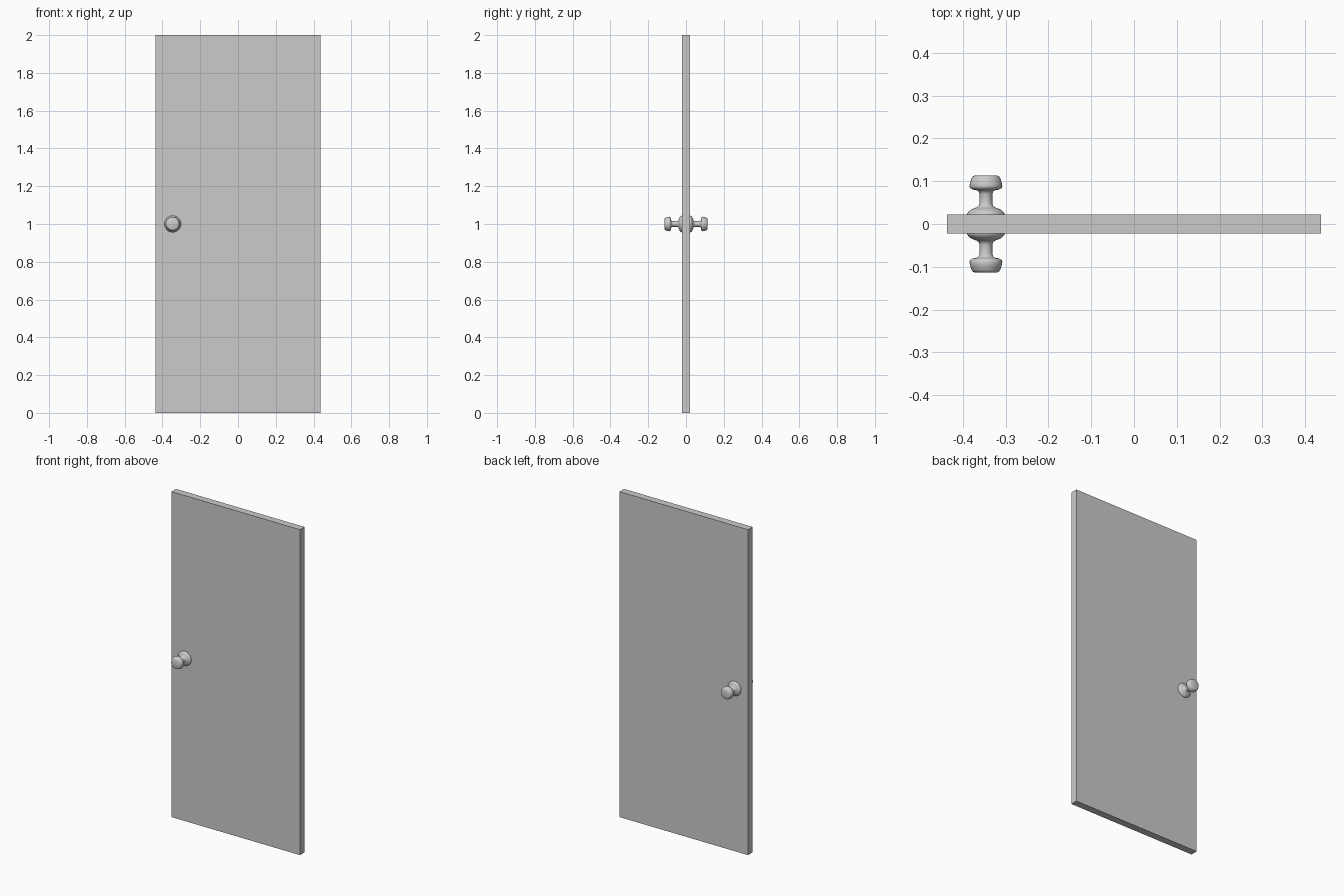
import bpy, bmesh, math

if "Cube" in bpy.data.objects:
    bpy.data.objects.remove(bpy.data.objects["Cube"])

# Door geometry
W, T, H = 0.874, 0.044, 2.0
KNOB_X, KNOB_Z = -0.346, 1.0
SEGMENTS = 32

# Half profile of a knob: (radius, distance from the door's middle plane)
PROFILE = [
    (0.0, 0.021), (0.044, 0.021), (0.044, 0.024), (0.041, 0.028),
    (0.036, 0.033), (0.028, 0.0365), (0.021, 0.039), (0.0165, 0.043),
    (0.015, 0.049), (0.015, 0.070), (0.017, 0.076), (0.022, 0.079),
    (0.031, 0.0805), (0.037, 0.084), (0.0385, 0.089), (0.037, 0.096),
    (0.034, 0.106), (0.031, 0.111), (0.027, 0.113), (0.0, 0.113),
]


def finish(name, bm):
    bmesh.ops.recalc_face_normals(bm, faces=bm.faces)
    mesh = bpy.data.meshes.new(name)
    bm.to_mesh(mesh)
    bm.free()
    obj = bpy.data.objects.new(name, mesh)
    bpy.context.collection.objects.link(obj)
    return obj


def make_knob(name, side):
    """Lathe the profile around the y axis; side is -1 front, +1 back."""
    bm = bmesh.new()
    verts = [bm.verts.new((r, side * d, 0)) for r, d in PROFILE]
    edges = [bm.edges.new(pair) for pair in zip(verts, verts[1:])]
    bmesh.ops.spin(bm, geom=verts + edges, cent=(0, 0, 0), axis=(0, 1, 0),
                   angle=math.tau, steps=SEGMENTS)
    bmesh.ops.remove_doubles(bm, verts=bm.verts, dist=1e-5)
    knob = finish(name, bm)
    knob.location = (KNOB_X, 0, KNOB_Z)
    bpy.ops.object.select_all(action='DESELECT')
    knob.select_set(True)
    bpy.context.view_layer.objects.active = knob
    bpy.ops.object.shade_smooth_by_angle(angle=math.radians(45))


# Door panel
bm = bmesh.new()
bmesh.ops.create_cube(bm, size=1)
bmesh.ops.scale(bm, vec=(W, T, H), verts=bm.verts)
bmesh.ops.translate(bm, vec=(0, 0, H / 2), verts=bm.verts)
finish("door_panel", bm)

# Matching knobs with rosettes on both faces
make_knob("front_knob", -1)
make_knob("back_knob", 1)
